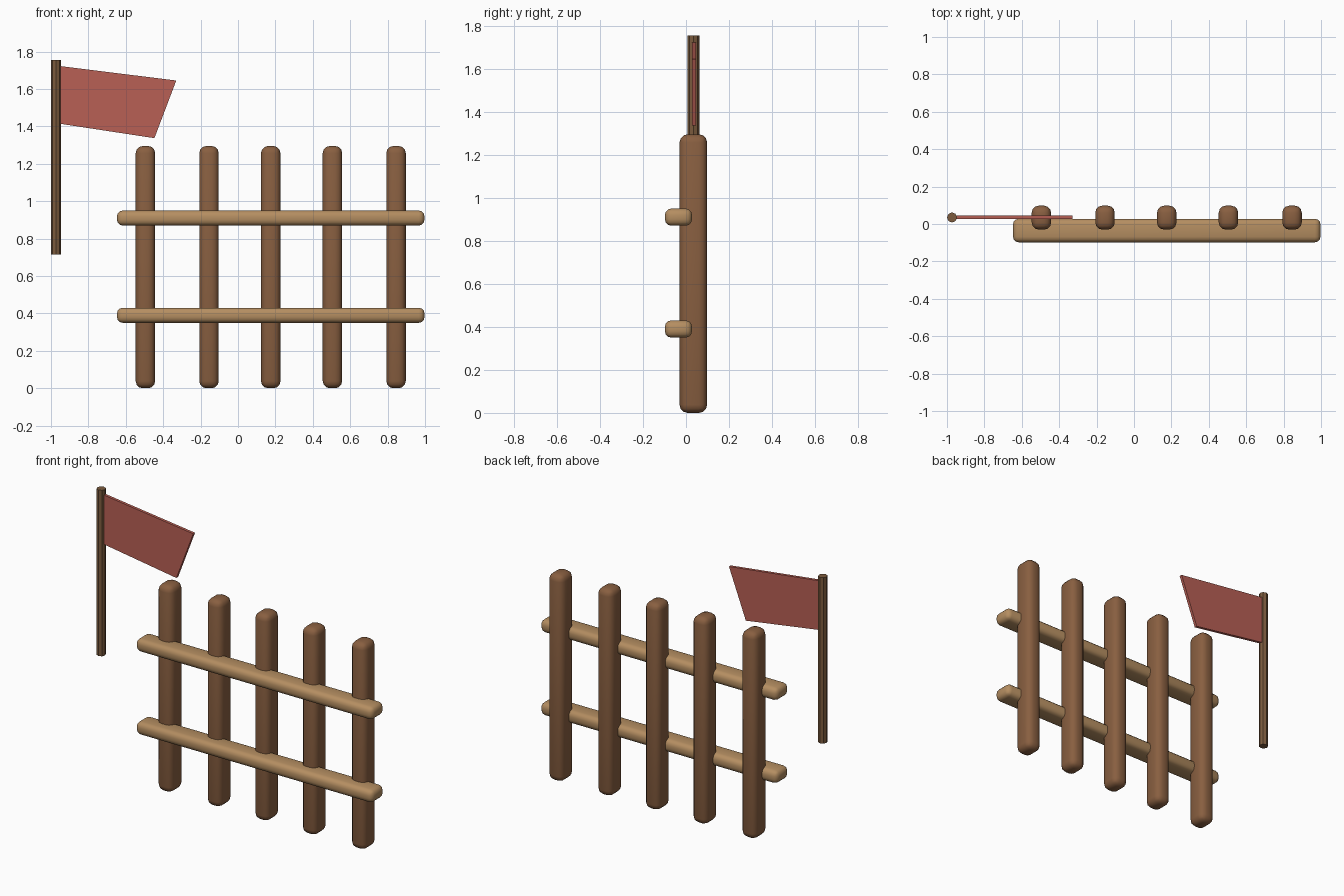
import bpy, math

if "Cube" in bpy.data.objects:
    bpy.data.objects.remove(bpy.data.objects["Cube"])


def material(name, rgb):
    m = bpy.data.materials.new(name)
    m.diffuse_color = (*rgb, 1)
    m.use_nodes = True
    m.node_tree.nodes["Principled BSDF"].inputs["Base Color"].default_value = m.diffuse_color
    return m


POST = material("brown wood", (0.25, 0.115, 0.052))
RAIL = material("tan wood", (0.46, 0.27, 0.12))
POLE = material("dark brown wood", (0.20, 0.105, 0.048))
CLOTH = material("red cloth", (0.48, 0.115, 0.09))


def rounded_beam(name, lo, hi, bevel, mat):
    """Box between two corners with softly rounded edges."""
    bpy.ops.mesh.primitive_cube_add(size=1, location=[(a + b) / 2 for a, b in zip(lo, hi)])
    ob = bpy.context.object
    ob.name = name
    ob.scale = [b - a for a, b in zip(lo, hi)]
    bpy.ops.object.transform_apply(location=False, rotation=False, scale=True)
    mod = ob.modifiers.new("round", 'BEVEL')
    mod.width, mod.segments = bevel, 3
    bpy.ops.object.modifier_apply(modifier=mod.name)
    bpy.ops.object.shade_smooth_by_angle(angle=math.radians(35))
    ob.data.materials.append(mat)


# Upright fence posts
for i, x in enumerate((-0.495, -0.155, 0.175, 0.505, 0.845)):
    rounded_beam(f"post_{i + 1}", (x - 0.052, -0.03, 0), (x + 0.052, 0.098, 1.295), 0.038, POST)

# Horizontal rails across the front
for name, z in (("lower_rail", 0.39), ("upper_rail", 0.91)):
    rounded_beam(name, (-0.647, -0.098, z - 0.04), (0.997, 0.028, z + 0.04), 0.03, RAIL)

# Flag pole
bpy.ops.mesh.primitive_cylinder_add(vertices=8, radius=0.027, depth=1.04,
                                    location=(-0.973, 0.035, 1.235))
pole = bpy.context.object
pole.name = "flag_pole"
pole.data.materials.append(POLE)

# Slanted pennant, extruded from its outline
outline = [(-0.965, 1.416), (-0.447, 1.337), (-0.33, 1.645), (-0.965, 1.724)]
mesh = bpy.data.meshes.new("flag")
y0, y1 = 0.028, 0.046
verts = [(x, y, z) for y in (y0, y1) for x, z in outline]
faces = [(0, 1, 2, 3), (7, 6, 5, 4)]
faces += [(i, i + 4, (i + 1) % 4 + 4, (i + 1) % 4) for i in range(4)]
mesh.from_pydata(verts, [], faces)
mesh.materials.append(CLOTH)
bpy.context.collection.objects.link(bpy.data.objects.new("flag", mesh))
